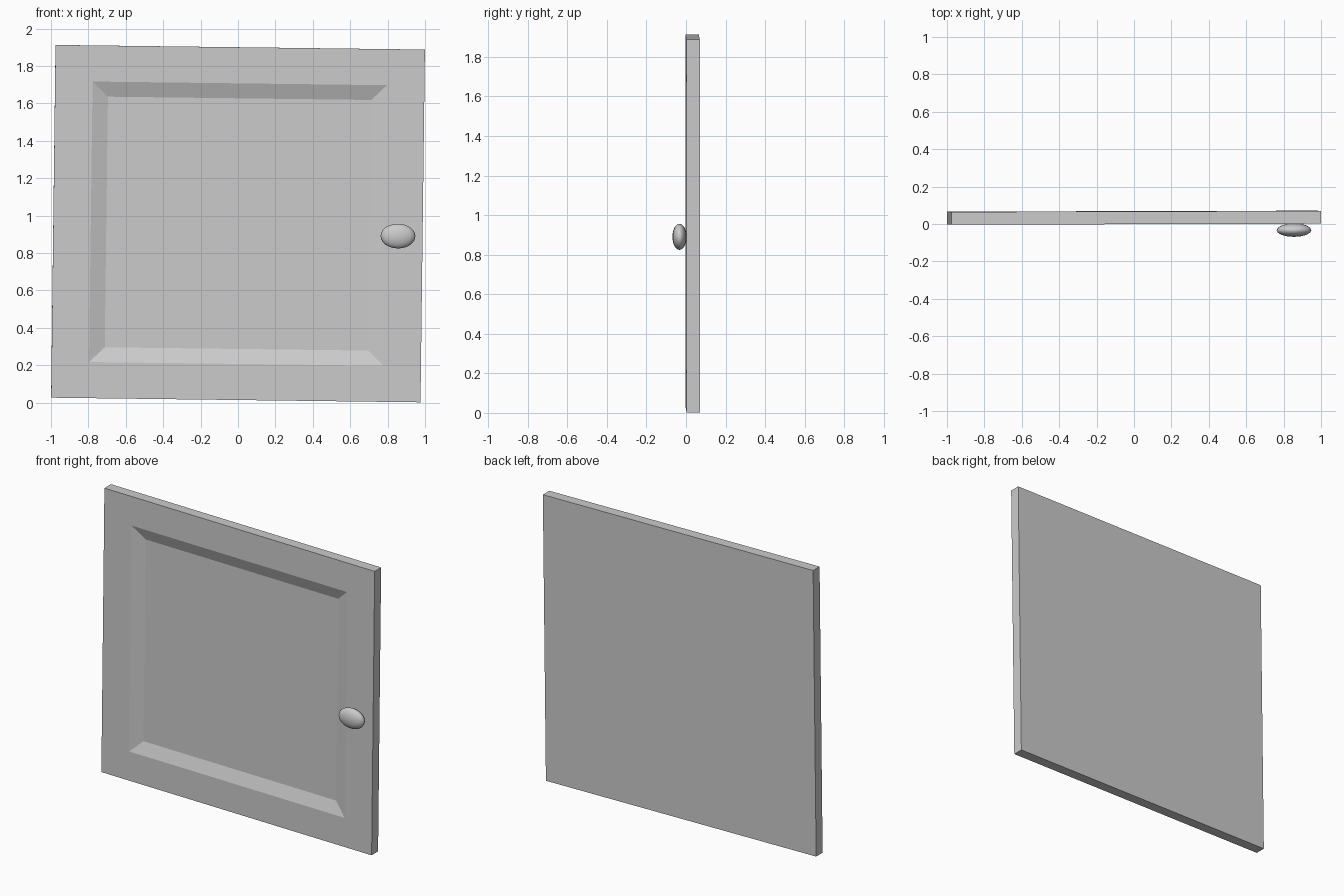
import bpy
import bmesh
from mathutils import Euler, Matrix, Vector

cube = bpy.data.objects.get("Cube")
if cube:
    bpy.data.objects.remove(cube, do_unlink=True)

WIDTH, THICK, HEIGHT = 1.975, 0.068, 1.886
CENTRE = Vector((0, 0.034, 0.957))
TILT = Euler((0.001, 0.0125, 0.0025))  # the door hangs slightly askew

grey = bpy.data.materials.new("light grey")
grey.use_nodes = True
colour = (0.6, 0.6, 0.6, 1)
grey.diffuse_color = colour
grey.node_tree.nodes["Principled BSDF"].inputs["Base Color"].default_value = colour


def add_part(name, bm):
    mesh = bpy.data.meshes.new(name)
    bm.to_mesh(mesh)
    bm.free()
    mesh.materials.append(grey)
    part = bpy.data.objects.new(name, mesh)
    part.location = CENTRE
    part.rotation_euler = TILT
    bpy.context.collection.objects.link(part)
    return part


# Door slab, with a bevelled recess inset into its front face
bm = bmesh.new()
bmesh.ops.create_cube(bm, size=1, matrix=Matrix.Diagonal((WIDTH, THICK, HEIGHT, 1)))
bm.normal_update()
front = min(bm.faces, key=lambda f: f.calc_center_median().y)
for half_w, half_h, depth in ((0.787, 0.75, 0), (0.704, 0.67, 0.03)):
    bmesh.ops.inset_region(bm, faces=[front], thickness=0.05, use_even_offset=True)
    for v in front.verts:
        v.co.x = half_w if v.co.x > 0 else -half_w
        v.co.z = half_h if v.co.z > 0 else -half_h
        v.co.y = -THICK / 2 + depth
bmesh.ops.recalc_face_normals(bm, faces=bm.faces)
add_part("door_panel", bm)

# Flattened oval knob on the front
bm = bmesh.new()
knob_shape = Matrix.Translation((0.856, -0.069, -0.056)) @ Matrix.Diagonal((0.093, 0.036, 0.066, 1))
bmesh.ops.create_uvsphere(bm, u_segments=16, v_segments=12, radius=1, matrix=knob_shape)
for face in bm.faces:
    face.smooth = True
add_part("door_knob", bm)
